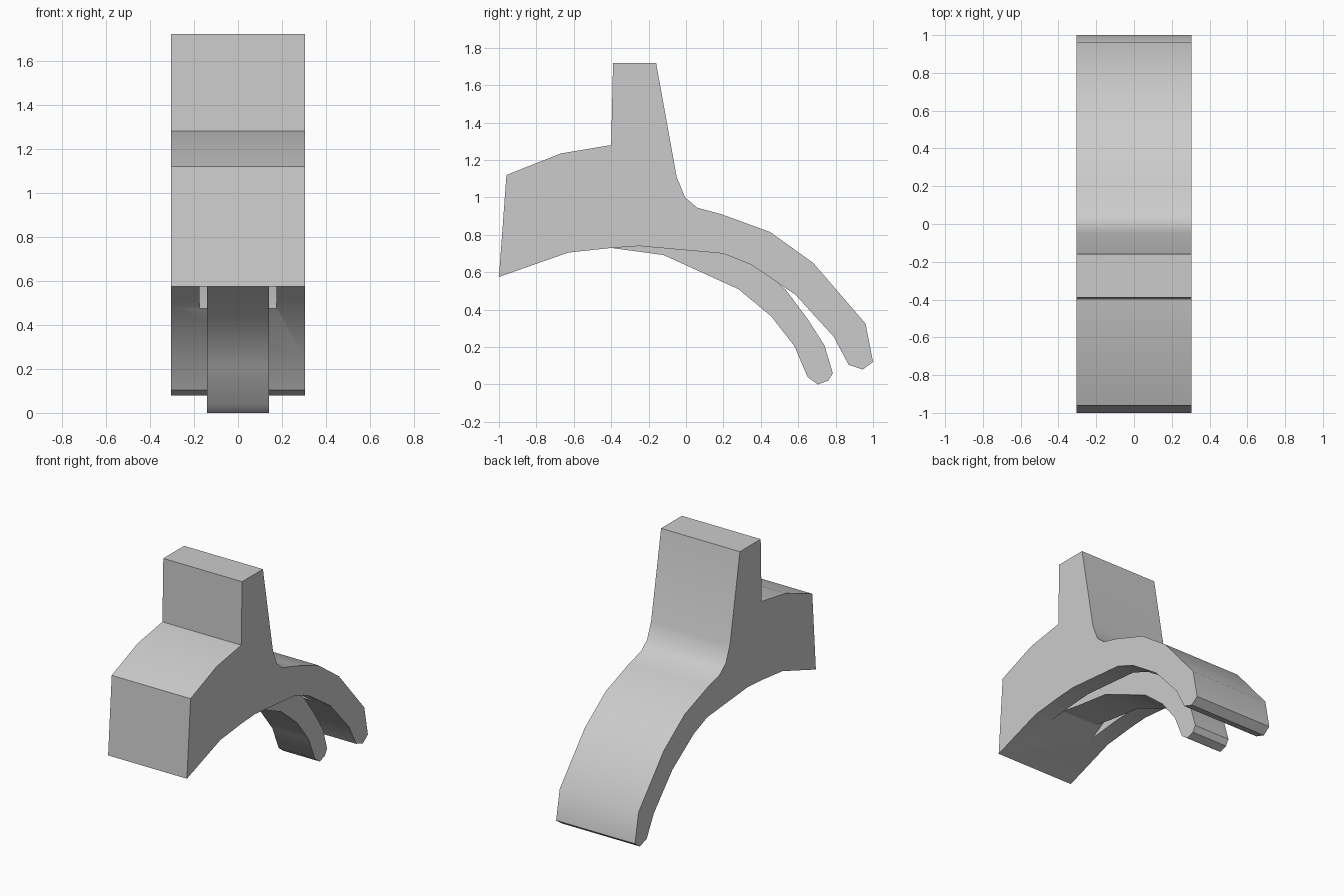
import bpy, bmesh, math

if "Cube" in bpy.data.objects:
    bpy.data.objects.remove(bpy.data.objects["Cube"])


def extrude_profile(name, pts, half_width):
    """Extrude a (y, z) outline symmetrically along x."""
    bm = bmesh.new()
    face = bm.faces.new([bm.verts.new((-half_width, y, z)) for y, z in pts])
    res = bmesh.ops.extrude_face_region(bm, geom=[face])
    verts = [v for v in res["geom"] if isinstance(v, bmesh.types.BMVert)]
    bmesh.ops.translate(bm, verts=verts, vec=(2 * half_width, 0, 0))
    bmesh.ops.recalc_face_normals(bm, faces=bm.faces)
    mesh = bpy.data.meshes.new(name)
    bm.to_mesh(mesh)
    bm.free()
    obj = bpy.data.objects.new(name, mesh)
    bpy.context.collection.objects.link(obj)
    return obj


def smooth(obj):
    bpy.ops.object.select_all(action='DESELECT')
    obj.select_set(True)
    bpy.context.view_layer.objects.active = obj
    bpy.ops.object.shade_smooth_by_angle(angle=math.radians(32))


# Main body: front block, upright post and curved rear arm
body = extrude_profile("body", [
    (-1, .575), (-.96, 1.12), (-.67, 1.235), (-.40, 1.28), (-.39, 1.72),
    (-.16, 1.72), (-.05, 1.11), (-.005, 1.0), (.06, .945), (.19, .91),
    (.45, .815), (.68, .65), (.96, .325), (1.0, .12), (.945, .08),
    (.87, .105), (.79, .255), (.585, .48), (.35, .64), (.20, .70),
    (-.25, .74), (-.40, .73), (-.63, .705)], .305)

# Pocket in the underside that holds the lever
cutter = extrude_profile("pocket_cutter", [
    (-.63, .60), (-.63, .705), (-.40, .84), (.10, .84), (.38, .74),
    (.57, .58), (.59, .475), (.59, .30), (.30, .30)], .175)
cutter.hide_render = True
cutter.hide_set(True)
mod = body.modifiers.new("pocket", 'BOOLEAN')
mod.object = cutter
mod.operation = 'DIFFERENCE'
mod.solver = 'EXACT'
bpy.context.view_layer.objects.active = body
bpy.ops.object.modifier_apply(modifier=mod.name)
bpy.data.objects.remove(cutter)
smooth(body)

# Curved lever hanging out of the pocket
lever = extrude_profile("lever", [
    (-.55, .755), (-.40, .73), (-.12, .692), (.28, .51), (.455, .365),
    (.58, .205), (.65, .04), (.705, 0), (.76, .02), (.785, .06),
    (.74, .21), (.65, .35), (.53, .51), (.36, .66), (.10, .80),
    (-.15, .86), (-.40, .86)], .14)
smooth(lever)
